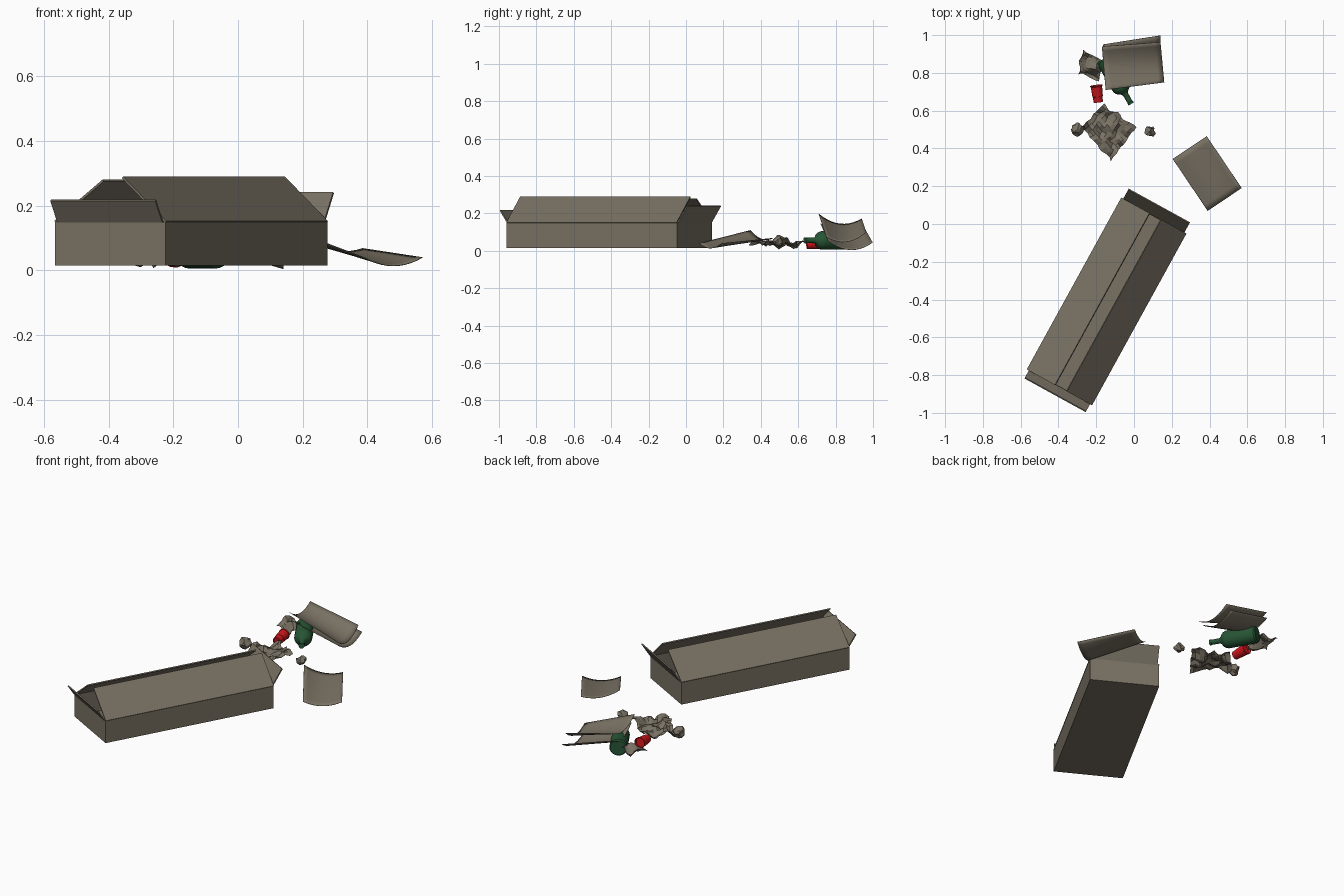
import bpy, bmesh, math, random
from mathutils import Vector, Matrix, noise

if "Cube" in bpy.data.objects:
    bpy.data.objects.remove(bpy.data.objects["Cube"])

random.seed(4)

def material(name, rgb):
    m = bpy.data.materials.new(name)
    m.diffuse_color = (*rgb, 1)
    m.use_nodes = True
    m.node_tree.nodes["Principled BSDF"].inputs["Base Color"].default_value = m.diffuse_color
    return m

CARD = material("cardboard", (0.19, 0.165, 0.125))
GREEN = material("green_glass", (0.02, 0.09, 0.035))
RED = material("red_plastic", (0.6, 0.008, 0.012))

def finish(name, bm, mat, thickness=0, offset=0, smooth=False):
    me = bpy.data.meshes.new(name)
    bm.to_mesh(me)
    bm.free()
    ob = bpy.data.objects.new(name, me)
    bpy.context.collection.objects.link(ob)
    me.materials.append(mat)
    if thickness:
        s = ob.modifiers.new("thickness", 'SOLIDIFY')
        s.thickness, s.offset = thickness, offset
    if smooth:
        bpy.ops.object.select_all(action='DESELECT')
        ob.select_set(True)
        bpy.context.view_layer.objects.active = ob
        bpy.ops.object.shade_smooth_by_angle(angle=math.radians(35))
    return ob

# Carton: open box, local x along its length
L, W, Z0, Z1 = 0.519, 0.195, 0.015, 0.15
BOX = Matrix.Translation((-0.145, -0.41, 0)) @ Matrix.Rotation(math.radians(61.2), 4, 'Z')
bm = bmesh.new()
bmesh.ops.create_cube(bm, size=1, matrix=BOX @ Matrix.Translation((0, 0, (Z0 + Z1) / 2))
                      @ Matrix.Diagonal((2 * L, 2 * W, Z1 - Z0, 1)))
bm.normal_update()
bmesh.ops.delete(bm, geom=[f for f in bm.faces if f.normal.z > 0.9], context='FACES')
finish("carton", bm, CARD, 0.008, -1)

# Carton flaps: hinge edge and its swing offset
def flap(name, a, b, swing):
    a, b, s = Vector((*a, Z1)), Vector((*b, Z1)), Vector(swing)
    bm = bmesh.new()
    bm.faces.new([bm.verts.new(BOX @ p) for p in (a, b, b + s, a + s)])
    finish(name, bm, CARD, 0.007)

flap("flap_right", (-L, -W), (L, -W), (0, 0.152, 0.138))
flap("flap_left", (-L, W), (L, W), (0, -0.17, 0.128))
flap("flap_front", (-L, -W + .01), (-L, W - .01), (-0.045, 0, 0.067))
flap("flap_back", (L, -W + .01), (L, W - .01), (0.058, 0, 0.09))

# Paper: bilinear patch with a sag across its v direction and optional crumpling
def sheet(name, p00, p10, p01, p11, sag=0, crumple=0, n=10):
    p00, p10, p01, p11 = map(Vector, (p00, p10, p01, p11))
    seed = Vector([random.uniform(0, 50) for _ in range(3)])
    bm = bmesh.new()
    bmesh.ops.create_grid(bm, x_segments=n, y_segments=n, size=0.5)
    for v in bm.verts:
        s, t = v.co.x + 0.5, v.co.y + 0.5
        p = p00.lerp(p10, s).lerp(p01.lerp(p11, s), t)
        p.z -= sag * 4 * t * (1 - t)
        if crumple:
            d = noise.noise_vector(p * 22 + seed)
            p += Vector((d.x * 0.5, d.y * 0.5, d.z * 1.3)) * crumple
            p.z = max(p.z, 0.008)
        v.co = p
    finish(name, bm, CARD, 0.002, smooth=not crumple)

sheet("loose_sheet", (.205, .345, .11), (.39, .07, .04), (.385, .465, .068), (.57, .19, .04), sag=.026)
sheet("upper_sheet", (-.15, .71, .197), (.16, .75, .075), (-.17, .94, .172), (.14, .963, .10), sag=.04)
sheet("lower_sheet", (-.135, .72, .145), (.14, .76, .055), (-.165, .95, .13), (.14, .998, .045), sag=.045)
sheet("crumpled_sheet_large", (-.275, .51, .045), (-.12, .335, .04), (-.16, .635, .03), (.01, .515, .05),
      crumple=.035)
sheet("crumpled_sheet_small", (-.30, .80, .05), (-.185, .75, .05), (-.265, .92, .06), (-.165, .86, .07),
      crumple=.035, n=7)

# Crumpled paper balls
def ball(name, center, r):
    bm = bmesh.new()
    bmesh.ops.create_icosphere(bm, subdivisions=2, radius=r)
    for v in bm.verts:
        v.co = v.co * random.uniform(0.7, 1.15) + Vector(center)
    finish(name, bm, CARD)

ball("paper_ball_left", (-.30, .50, .05), .036)
ball("paper_ball_right", (.085, .49, .05), .029)

# Lathed parts: (distance along axis, radius) profile from a start point
def lathe(name, start, direction, profile, mat, n=24):
    d = Vector(direction).normalized()
    rot = Vector((0, 0, 1)).rotation_difference(d).to_matrix()
    bm = bmesh.new()
    rings = []
    for h, r in profile:
        rings.append([bm.verts.new(Vector(start) + rot @ Vector(
            (r * math.cos(i * math.tau / n), r * math.sin(i * math.tau / n), h))) for i in range(n)])
    for a, b in zip(rings, rings[1:]):
        for i in range(n):
            j = (i + 1) % n
            bm.faces.new((a[i], a[j], b[j], b[i]))
    bm.faces.new(rings[0][::-1])
    bm.faces.new(rings[-1])
    bmesh.ops.recalc_face_normals(bm, faces=bm.faces)
    finish(name, bm, mat, smooth=True)

lathe("bottle", (-.015, .635, .056), (-.5, .86, 0),
      [(0, .016), (.012, .016), (.013, .014), (.06, .015), (.07, .022), (.08, .037),
       (.092, .046), (.105, .05), (.272, .05), (.28, .044)], GREEN)
lathe("cup", (-.189, .645, .034), (-.12, 1, .1),
      [(.004, .02), (0, .021), (0, .0245), (.03, .0265), (.031, .028), (.083, .0305), (.085, .033),
       (.09, .033), (.09, .029), (.075, .028)], RED)
